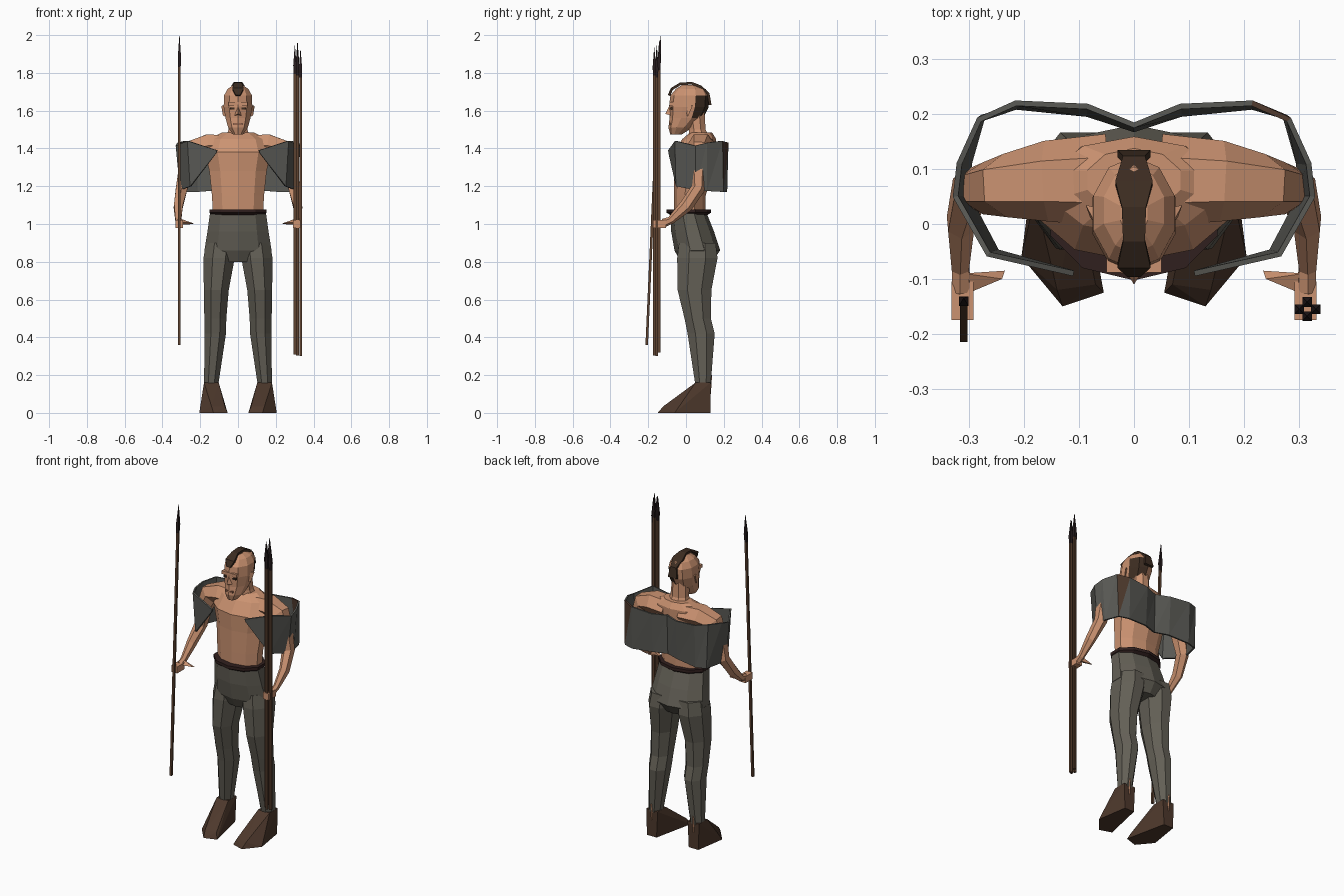
import bpy, bmesh, math
from mathutils import Vector

cube = bpy.data.objects.get("Cube")
if cube:
    bpy.data.objects.remove(cube, do_unlink=True)


def material(name, color):
    m = bpy.data.materials.new(name)
    m.use_nodes = True
    m.diffuse_color = (*color, 1)
    bsdf = next(n for n in m.node_tree.nodes if n.type == 'BSDF_PRINCIPLED')
    bsdf.inputs["Base Color"].default_value = (*color, 1)
    return m


SKIN = material("skin", (0.60, 0.29, 0.165))
LIP = material("dark skin", (0.30, 0.13, 0.075))
HAIR = material("hair brown", (0.045, 0.025, 0.015))
TROUSER = material("trouser grey", (0.125, 0.115, 0.092))
WRAP = material("wrap grey", (0.10, 0.10, 0.09))
PATCH = material("patch brown", (0.075, 0.04, 0.025))
BELT = material("belt maroon", (0.03, 0.014, 0.013))
SHOE = material("shoe brown", (0.075, 0.04, 0.025))
SHAFT = material("shaft wood", (0.11, 0.055, 0.03))
TIP = material("spear tip", (0.02, 0.012, 0.013))


def finish(name, bm, *mats):
    bmesh.ops.recalc_face_normals(bm, faces=bm.faces)
    mesh = bpy.data.meshes.new(name)
    bm.to_mesh(mesh)
    bm.free()
    for m in mats:
        mesh.materials.append(m)
    obj = bpy.data.objects.new(name, mesh)
    bpy.context.collection.objects.link(obj)
    return obj


def loft(name, rings, *mats, n=8, follow=False):
    """Skin a stack of (x, y, z, width, depth) rings, level or following the path."""
    bm = bmesh.new()
    centres = [Vector(r[:3]) for r in rings]
    loops = []
    for i, r in enumerate(rings):
        u, v = Vector((1, 0, 0)), Vector((0, 1, 0))
        if follow:
            t = (centres[min(i + 1, len(rings) - 1)] - centres[max(i - 1, 0)]).normalized()
            u = v.cross(t).normalized()
            v = t.cross(u)
        angles = [math.tau * (k + 0.5) / n for k in range(n)]
        loops.append([bm.verts.new(centres[i] + 1.05 * (u * r[3] * math.cos(a) + v * r[4] * math.sin(a)))
                      for a in angles])
    for a, b in zip(loops, loops[1:]):
        for k in range(n):
            bm.faces.new((a[k], a[(k + 1) % n], b[(k + 1) % n], b[k]))
    bm.faces.new(loops[0])
    bm.faces.new(loops[-1])
    return finish(name, bm, *mats)


def hull(name, points, mat):
    bm = bmesh.new()
    verts = [bm.verts.new(p) for p in points]
    out = bmesh.ops.convex_hull(bm, input=verts)
    loose = [g for g in set(out["geom_interior"] + out["geom_unused"]) if isinstance(g, bmesh.types.BMVert)]
    bmesh.ops.delete(bm, geom=loose, context='VERTS')
    return finish(name, bm, mat)


def strip(name, pairs, thickness, *mats):
    """Thin cloth or hair band between two edges, given as point pairs."""
    bm = bmesh.new()
    rows = [[bm.verts.new(p) for p in pair] for pair in pairs]
    for a, b in zip(rows, rows[1:]):
        bm.faces.new((a[0], a[1], b[1]))
        bm.faces.new((a[0], b[1], b[0]))
    obj = finish(name, bm, *mats)
    mod = obj.modifiers.new("thickness", 'SOLIDIFY')
    mod.thickness = thickness
    mod.offset = 0
    return obj


def flip(points, s):
    return [(s * p[0], *p[1:]) for p in points]


# Torso and neck
loft("torso", [(0, .02, 1.04, .132, .08), (0, .02, 1.15, .138, .08), (0, .04, 1.28, .152, .1),
               (0, .045, 1.38, .175, .108), (0, .07, 1.45, .15, .085), (0, .08, 1.485, .085, .055)], SKIN, n=10)
loft("neck", [(0, .075, 1.43, .075, .065), (0, .06, 1.5, .052, .045), (0, .05, 1.59, .048, .05)], SKIN)

# Head, with a hair patch behind the left ear
head = loft("head", [(0, -.052, 1.475, .026, .03), (0, -.03, 1.51, .052, .06), (0, .002, 1.56, .066, .085),
                     (0, .015, 1.62, .076, .1), (0, .02, 1.68, .074, .098), (0, .025, 1.715, .055, .075),
                     (0, .02, 1.735, .025, .04)], SKIN, HAIR, n=10)
for f in head.data.polygons:
    c = f.center
    if c.x > .02 and c.y > .03 and 1.57 < c.z < 1.69:
        f.material_index = 1
hull("nose", [(0, -.085, 1.63), (-.018, -.082, 1.575), (.018, -.082, 1.575), (0, -.11, 1.583)], SKIN)
hull("brow", [(x, y, z) for x in (-.05, .05) for y in (-.06, -.088) for z in (1.625, 1.645)], SKIN)
hull("mouth", [(x, y, 1.53 + z) for x in (-.025, .025) for y in (-.07, -.09) for z in (-.005, .005)], LIP)

# Crest of hair over the skull
crest = [(-.09, 1.68, .012), (-.075, 1.715, .03), (-.03, 1.742, .02), (.03, 1.745, .022),
         (.075, 1.728, .034), (.118, 1.69, .02), (.128, 1.63, .03)]
strip("hair_crest", [((-w, y, z), (w, y, z)) for y, z, w in crest], .014, HAIR)

# Trousers and belt
loft("trouser_seat", [(0, .012, 1.06, .148, .092), (0, .035, .96, .162, .108), (0, .06, .86, .178, .115),
                      (0, .055, .8, .13, .08)], TROUSER, n=10)
loft("belt", [(0, .015, 1.045, .138, .09), (0, .015, 1.06, .152, .112), (0, .015, 1.078, .152, .112),
              (0, .015, 1.078, .13, .08)], BELT, n=10)

arm = [(.05, .08, 1.415, .06, .08), (.16, .078, 1.415, .065, .07), (.235, .07, 1.395, .06, .055),
       (.275, .065, 1.3, .042, .045), (.298, .065, 1.19, .034, .036), (.316, .0, 1.095, .026, .034),
       (.316, -.08, 1.02, .017, .02), (.314, -.12, 1.005, .018, .022)]
leg = [(.092, .06, .9, .08, .1), (.1, .06, .82, .085, .11), (.115, .045, .65, .068, .092),
       (.12, .062, .5, .06, .072), (.12, .08, .42, .058, .074), (.142, .09, .15, .039, .042)]
foot = [(x, y, .16) for x in (.102, .18) for y in (.05, .13)]
foot += [(.11, .13, 0), (.175, .13, 0), (.055, -.125, 0), (.13, -.15, 0), (.205, -.06, 0),
         (.07, -.11, .035), (.14, -.12, .035), (.13, 0, .1)]

for s, side in ((1, "left"), (-1, "right")):
    loft(side + "_arm", flip(arm, s), SKIN, n=6, follow=True)
    hull(side + "_hand", flip([(x, y, z) for x in (.292, .332) for y in (-.175, -.105) for z in (.98, 1.02)], s), SKIN)
    hull(side + "_thumb", flip([(.31, -.09, 1.03), (.31, -.09, .995), (.3, -.125, 1.01),
                                (.235, -.085, 1.0), (.24, -.1, 1.005)], s), SKIN)
    loft(side + "_trouser_leg", flip(leg, s), TROUSER)
    loft(side + "_ankle", flip([(.142, .095, .1, .028, .035), (.142, .098, .2, .03, .038)], s), SKIN, n=6)
    hull(side + "_shoe", flip(foot, s), SHOE)
    hull(side + "_ear", flip([(.07, .0, 1.63), (.07, .03, 1.63), (.088, .035, 1.625),
                              (.07, .005, 1.57), (.08, .012, 1.575)], s), SKIN)
    hull(side + "_eye", flip([(x, y, z) for x in (.018, .042) for y in (-.065, -.083)
                              for z in (1.607, 1.617)], s), HAIR)

# Wrap around the back and shoulders, ending in pointed front flaps
half = [((.085, .214, 1.42), (.085, .2, 1.18)), ((.215, .22, 1.43), (.215, .213, 1.17)),
        ((.282, .19, 1.44), (.275, .195, 1.17)), ((.318, .11, 1.43), (.3, .11, 1.175)),
        ((.325, .05, 1.415), (.303, .05, 1.18)), ((.265, -.055, 1.44), (.25, -.05, 1.2)),
        ((.11, -.09, 1.39), (.115, -.088, 1.375))]
wrap = [[(-p[0], *p[1:]) for p in pair] for pair in reversed(half)]
wrap += [((0, .18, 1.42), (0, .172, 1.18))] + half
cloak = strip("shoulder_wrap", wrap, .01, WRAP, PATCH)
for f in cloak.data.polygons:
    if .22 < f.center.x < .28 and f.center.y > .19 and f.center.z > 1.3:
        f.material_index = 1


def spear(name, bottom, top, head_length, r):
    a, b = Vector(bottom), Vector(top)
    neck = b - (b - a).normalized() * head_length
    mid = neck.lerp(b, .3)
    loft(name + "_shaft", [(*a, r, r), (*neck, r, r)], SHAFT, n=4)
    loft(name + "_tip", [(*neck, r, r), (*mid, r * 1.3, r * 1.3), (*b, .001, .001)], TIP, n=4)


# Spear in the right hand, bundle of four in the left
spear("single_spear", (-.31, -.208, .36), (-.31, -.135, 2), .17, .009)
for i, (dx, dy, dz) in enumerate([(-.014, 0, 0), (.016, 0, -.02), (0, .013, .02), (0, -.013, -.01)]):
    spear("bundle_spear_%d" % (i + 1), (.315 + dx, -.155 + dy, .31 + dz / 2), (.315 + dx, -.155 + dy, 1.945 + dz), .15, .009)
